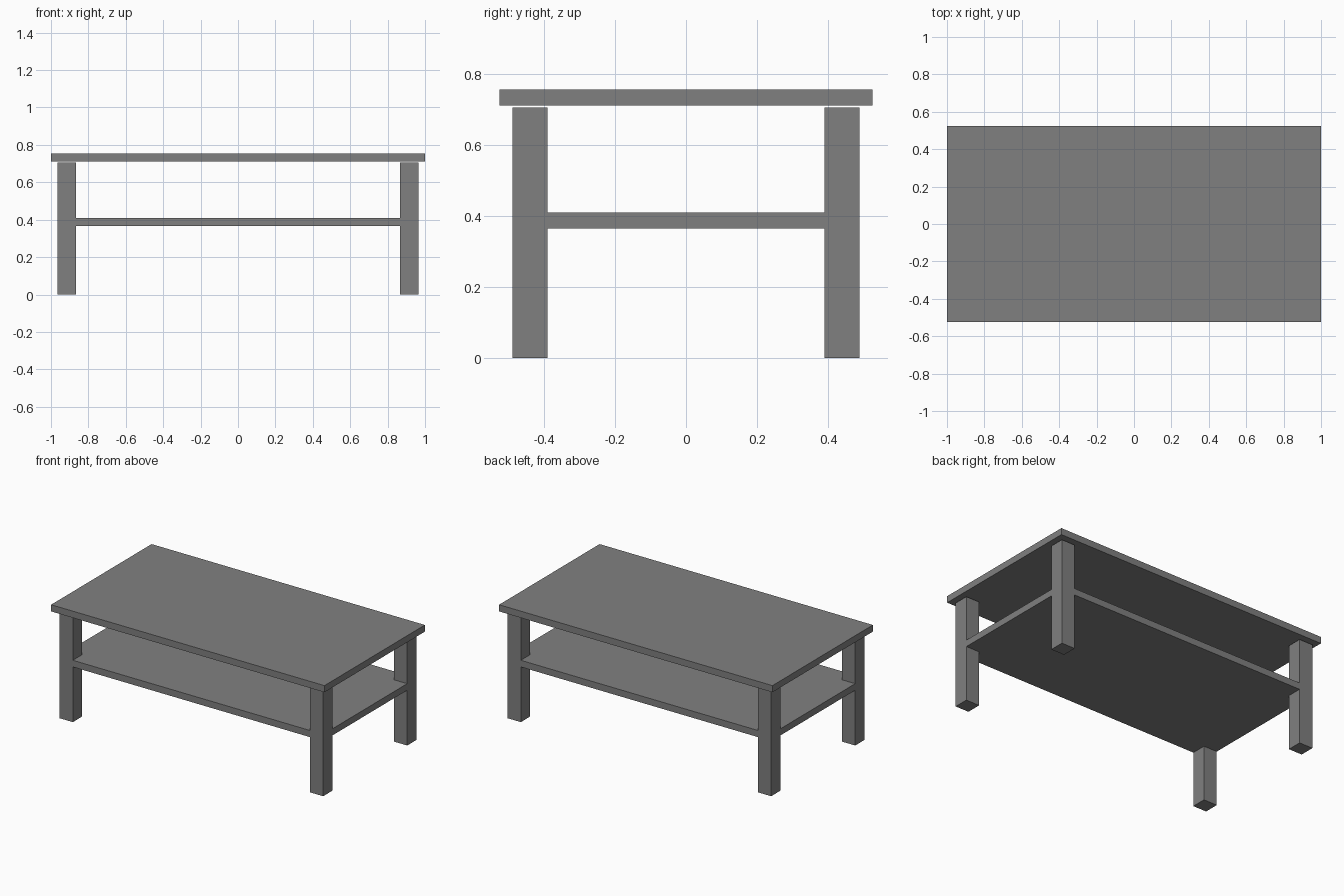
import bpy

if "Cube" in bpy.data.objects:
    bpy.data.objects.remove(bpy.data.objects["Cube"])

# One grey for the whole table
grey = bpy.data.materials.new("grey")
grey.diffuse_color = (0.216, 0.216, 0.216, 1)
grey.use_nodes = True
grey.node_tree.nodes["Principled BSDF"].inputs["Base Color"].default_value = grey.diffuse_color


def box(name, lo, hi):
    """Axis-aligned box between two corners."""
    bpy.ops.mesh.primitive_cube_add(size=1)
    ob = bpy.context.object
    ob.name = name
    ob.location = [(a + b) / 2 for a, b in zip(lo, hi)]
    ob.scale = [b - a for a, b in zip(lo, hi)]
    bpy.ops.object.transform_apply(location=True, rotation=False, scale=True)
    ob.data.materials.append(grey)
    return ob


LEG_X, LEG_Y, LEG_W, LEG_H = 0.965, 0.488, 0.098, 0.705

# Table top, floating just above the legs
box("table_top", (-1, -0.525, 0.711), (1, 0.525, 0.755))

# Lower shelf, flush with the outer leg faces
box("lower_shelf", (-LEG_X, -LEG_Y, 0.365), (LEG_X, LEG_Y, 0.409))

# Four square legs
for sy, depth in ((-1, "front"), (1, "back")):
    for sx, side in ((-1, "left"), (1, "right")):
        xs = sorted((sx * LEG_X, sx * (LEG_X - LEG_W)))
        ys = sorted((sy * LEG_Y, sy * (LEG_Y - LEG_W)))
        box(f"{depth}_{side}_leg", (xs[0], ys[0], 0), (xs[1], ys[1], LEG_H))
